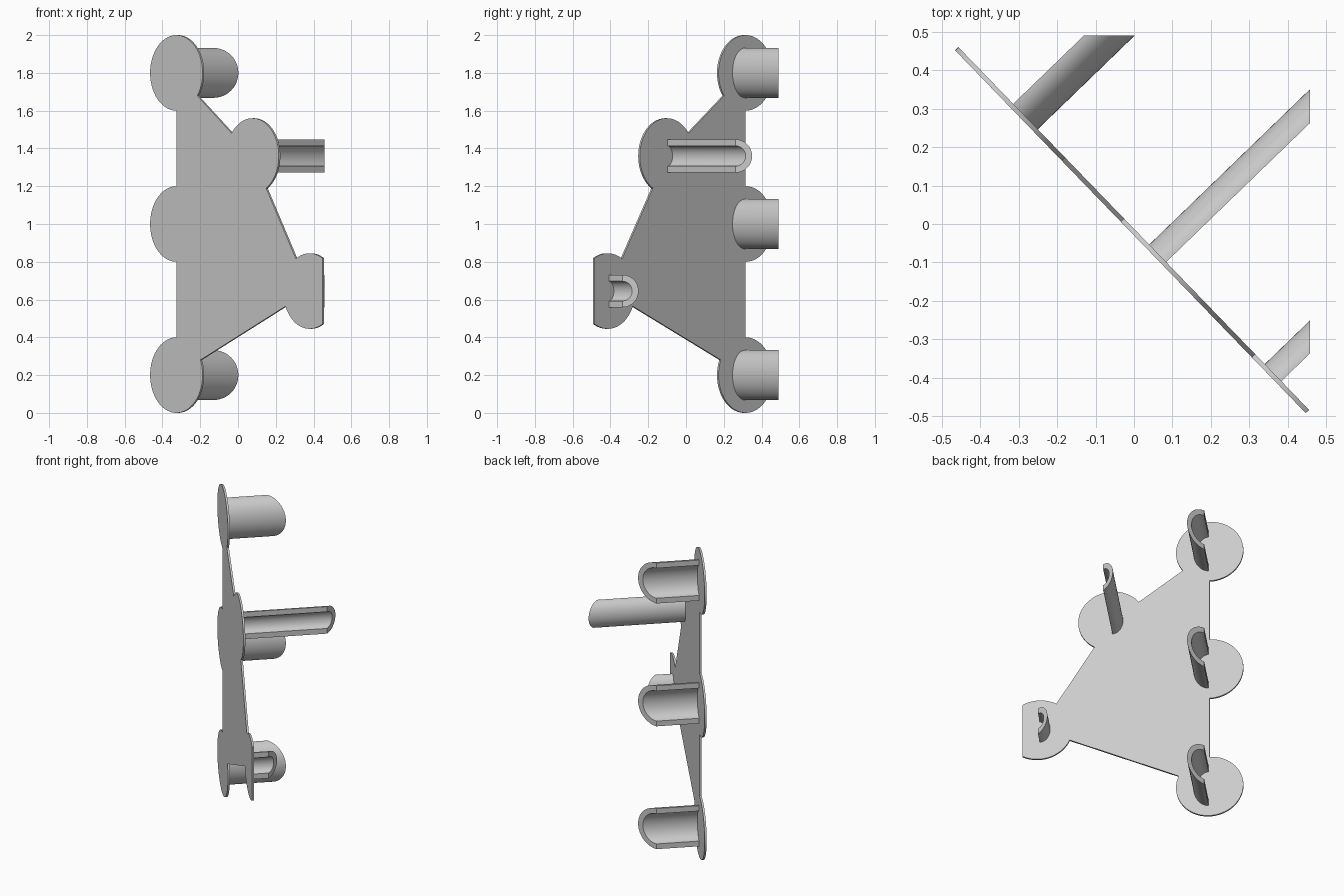
import bpy, bmesh, math
from mathutils import Vector

cube = bpy.data.objects.get("Cube")
if cube:
    bpy.data.objects.remove(cube, do_unlink=True)

grey = bpy.data.materials.new("light_grey")
grey.use_nodes = True
grey.diffuse_color = (0.6, 0.6, 0.6, 1)
grey.node_tree.nodes["Principled BSDF"].inputs["Base Color"].default_value = (0.6, 0.6, 0.6, 1)

# Plate frame: ALONG runs across the panel, BACK points out of its rear
ORIGIN = Vector((-0.322, 0.312, 0))
ALONG = Vector((0.695, -0.719, 0)).normalized()
BACK = Vector((-ALONG.y, ALONG.x, 0))
UP = Vector((0, 0, 1))
THICK = 0.012
TRIM = 1.112          # panel is cut off straight here
DISC_R = 0.2


def finish(bm, name):
    bmesh.ops.remove_doubles(bm, verts=bm.verts, dist=1e-5)
    bmesh.ops.recalc_face_normals(bm, faces=bm.faces)
    mesh = bpy.data.meshes.new(name)
    bm.to_mesh(mesh)
    bm.free()
    mesh.materials.append(grey)
    ob = bpy.data.objects.new(name, mesh)
    bpy.context.collection.objects.link(ob)
    bpy.ops.object.select_all(action='DESELECT')
    ob.select_set(True)
    bpy.context.view_layer.objects.active = ob
    bpy.ops.object.shade_smooth_by_angle(angle=math.radians(35))
    return ob


def prism(name, bottom, top):
    """Solid between two matching outlines."""
    bm = bmesh.new()
    a = [bm.verts.new(p) for p in bottom]
    b = [bm.verts.new(p) for p in top]
    bm.faces.new(a)
    bm.faces.new(b)
    for i in range(len(a)):
        j = (i + 1) % len(a)
        bm.faces.new((a[i], a[j], b[j], b[i]))
    return finish(bm, name)


# Panel: polygon with a round lobe at each corner, walked as one outline
lobes = [Vector(c) for c in ((0, 0.2), (1.014, 0.645), (0.58, 1.36), (0, 1.8), (0, 1.0))]
outline = []
for i, c in enumerate(lobes):
    to_prev = lobes[i - 1] - c
    to_next = lobes[(i + 1) % len(lobes)] - c
    start = math.atan2(to_prev.y, to_prev.x)
    sweep = (math.atan2(to_next.y, to_next.x) - start) % math.tau
    for k in range(49):
        t = start + sweep * k / 48
        p = c + DISC_R * Vector((math.cos(t), math.sin(t)))
        if p.x < TRIM:
            outline.append(p)
            continue
        # replace the trimmed cap by its two corners
        half = math.sqrt(DISC_R ** 2 - (TRIM - c.x) ** 2)
        corner = Vector((TRIM, c.y + math.copysign(half, p.y - c.y)))
        if (outline[-1] - corner).length > 1e-4:
            outline.append(corner)
flat = [ORIGIN + ALONG * p.x + UP * p.y for p in outline]
prism("panel", [p - BACK * THICK / 2 for p in flat], [p + BACK * THICK / 2 for p in flat])


# Half-pipe pegs: half ring at the trimmed end, run back slantwise to the panel
def peg(name, centre, side, radius, wall=0.034, steps=24):
    centre = Vector(centre)
    ring = []
    for r, order in ((radius, range(steps + 1)), (radius - wall, range(steps, -1, -1))):
        for k in order:
            t = math.pi * k / steps - math.pi / 2
            ring.append(centre + side * r * math.cos(t) + UP * r * math.sin(t))
    root = [p - BACK * (p - ORIGIN).dot(BACK) for p in ring]
    prism(name, root, ring)


for label, z in (("lower", 0.2), ("middle", 1.0), ("upper", 1.8)):
    peg(label + "_wide_peg", (-0.13, 0.49, z), Vector((1, 0, 0)), 0.132)
peg("long_peg", (0.457, 0.262, 1.36), Vector((0, 1, 0)), 0.088)
peg("short_peg", (0.457, -0.337, 0.645), Vector((0, 1, 0)), 0.086)
